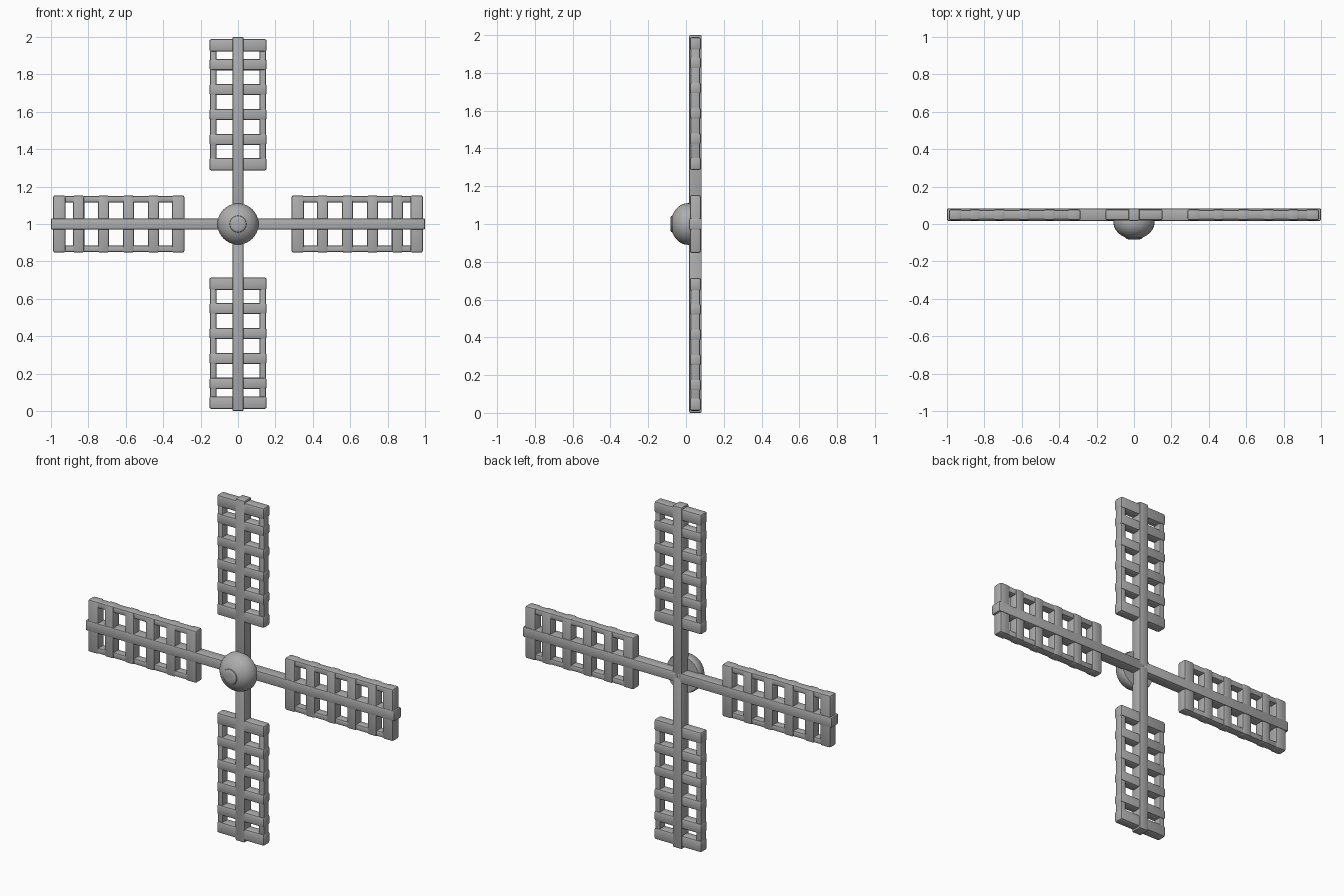
import bpy, bmesh, math
from mathutils import Matrix

if "Cube" in bpy.data.objects:
    bpy.data.objects.remove(bpy.data.objects["Cube"])

HUB_Z = 1.0
grey = bpy.data.materials.new("plain_grey")
grey.diffuse_color = (0.42, 0.42, 0.42, 1)
grey.use_nodes = True
grey.node_tree.nodes["Principled BSDF"].inputs["Base Color"].default_value = grey.diffuse_color


def finish(bm, name, angle=35):
    mesh = bpy.data.meshes.new(name)
    bm.to_mesh(mesh)
    bm.free()
    mesh.materials.append(grey)
    ob = bpy.data.objects.new(name, mesh)
    bpy.context.collection.objects.link(ob)
    bpy.ops.object.select_all(action='DESELECT')
    ob.select_set(True)
    bpy.context.view_layer.objects.active = ob
    bpy.ops.object.shade_smooth_by_angle(angle=math.radians(angle))
    return ob


def box(bm, lo, hi, bevel):
    """Rounded box between two corners."""
    size = [b - a for a, b in zip(lo, hi)]
    mid = [(a + b) / 2 for a, b in zip(lo, hi)]
    tmp = bmesh.new()
    bmesh.ops.create_cube(tmp, size=1, matrix=Matrix.Translation(mid) @ Matrix.Diagonal((*size, 1)))
    bmesh.ops.bevel(tmp, geom=tmp.edges[:], offset=bevel, segments=2, profile=0.5, affect='EDGES')
    mesh = bpy.data.meshes.new("tmp")
    tmp.to_mesh(mesh)
    tmp.free()
    bm.from_mesh(mesh)
    bpy.data.meshes.remove(mesh)


SLATS = (0.32, 0.452, 0.586, 0.719, 0.852, 0.955)

# Four lattice sails, each built pointing up and turned round the hub
for i, side in enumerate(("top", "right", "bottom", "left")):
    turn = Matrix.Translation((0, 0, HUB_Z)) @ Matrix.Rotation(i * math.pi / 2, 4, 'Y')

    # spar: long arm with a pinched inner end that meets the others
    bm = bmesh.new()
    box(bm, (-0.03, 0.017, 0.0), (0.03, 0.083, 1.0), 0.007)
    bm.transform(turn)
    finish(bm, side + "_spar")

    # cross slats
    bm = bmesh.new()
    for r in SLATS:
        h = 0.034 if r in (SLATS[0], SLATS[-1]) else 0.03
        box(bm, (-0.153, 0.02, r - h), (0.153, 0.079, r + h), 0.011)
    bm.transform(turn)
    finish(bm, side + "_slats")

    # edge rails
    bm = bmesh.new()
    for s in (-1, 1):
        box(bm, (s * 0.133 - 0.017, 0.025, 0.3), (s * 0.133 + 0.017, 0.074, 0.975), 0.007)
    bm.transform(turn)
    finish(bm, side + "_rails")

# Domed hub with a small raised cap, profile as (radius, y) spun about y
profile = [(0, 0.03), (0.105, 0.03), (0.11, 0.018)]
for k in range(10):
    a = math.radians(k * 66 / 9)
    profile.append((0.11 * math.cos(a), 0.01 - 0.09 * math.sin(a)))
profile += [(0.043, -0.077), (0.036, -0.081), (0.02, -0.083), (0, -0.083)]
bm = bmesh.new()
verts = [bm.verts.new((r, y, 0)) for r, y in profile]
edges = [bm.edges.new(p) for p in zip(verts, verts[1:])]
bmesh.ops.spin(bm, geom=verts + edges, cent=(0, 0, 0), axis=(0, 1, 0),
               angle=2 * math.pi, steps=32, use_duplicate=False)
bmesh.ops.remove_doubles(bm, verts=bm.verts[:], dist=0.0005)
bmesh.ops.recalc_face_normals(bm, faces=bm.faces[:])
bm.transform(Matrix.Translation((0, 0, HUB_Z)))
finish(bm, "hub")
